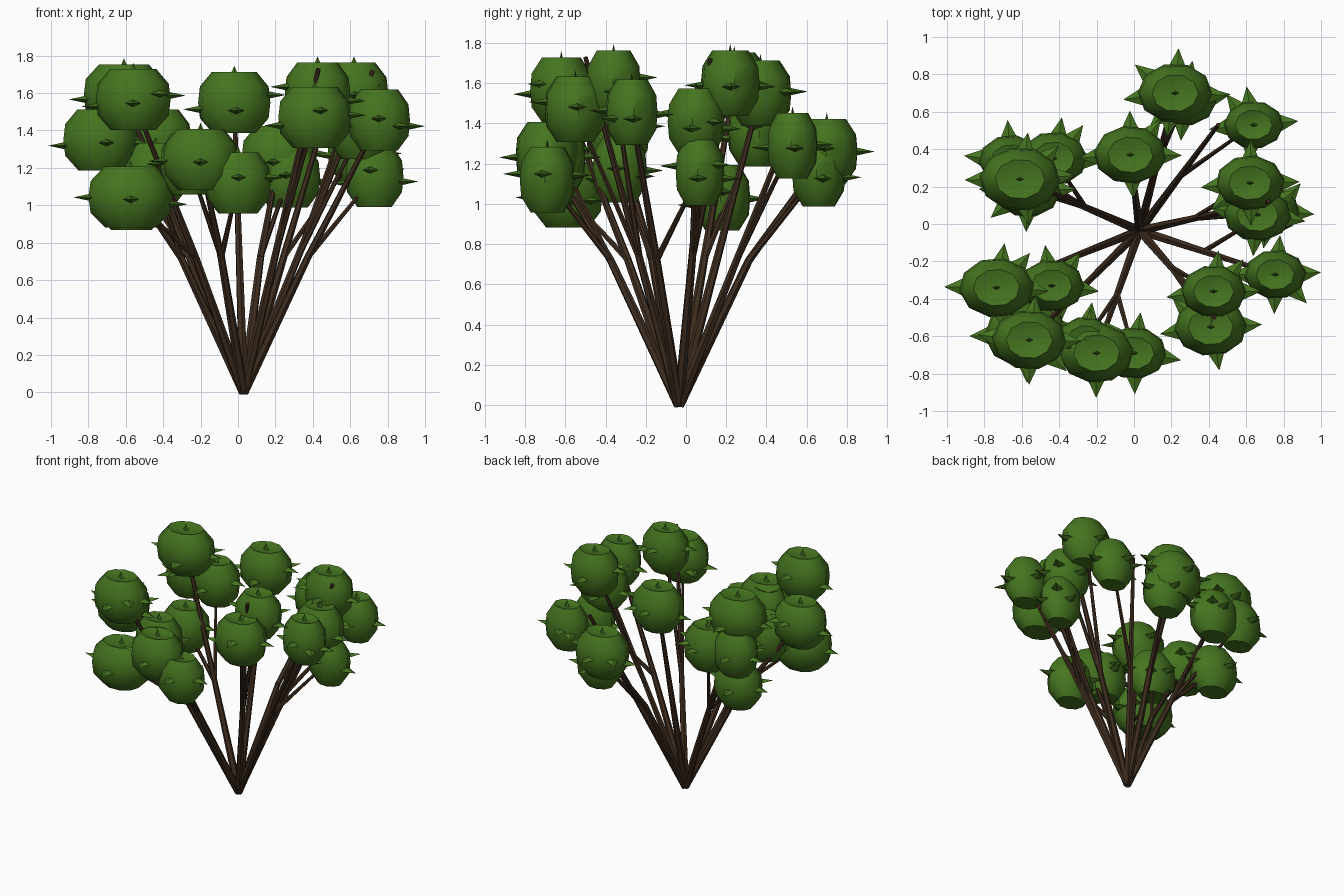
import bpy, bmesh, math, random
from mathutils import Vector

if "Cube" in bpy.data.objects:
    bpy.data.objects.remove(bpy.data.objects["Cube"])

random.seed(4)


def material(name, rgb):
    m = bpy.data.materials.new(name)
    m.diffuse_color = (*rgb, 1)
    m.use_nodes = True
    m.node_tree.nodes["Principled BSDF"].inputs["Base Color"].default_value = m.diffuse_color
    return m


GREEN = material("leaf green", (0.060, 0.175, 0.014))
BROWN = material("bark brown", (0.050, 0.027, 0.014))


def finish(bm, name, mat, smooth=False):
    bmesh.ops.recalc_face_normals(bm, faces=bm.faces)
    me = bpy.data.meshes.new(name)
    bm.to_mesh(me)
    bm.free()
    me.materials.append(mat)
    ob = bpy.data.objects.new(name, me)
    bpy.context.collection.objects.link(ob)
    if smooth:
        me.shade_smooth()
        me.set_sharp_from_angle(angle=math.radians(42))


def spike(bm, root, tip, wide, thick):
    """Flat four-sided leaf point."""
    vs = [bm.verts.new(root + o) for o in (wide, thick, -wide, -thick)]
    t = bm.verts.new(tip)
    for i in range(4):
        bm.faces.new((vs[i], vs[(i + 1) % 4], t))
    bm.faces.new(vs)


# Barrel profile of a clump: (radius factor, height factor), dished at the top
PROFILE = [(0.6, -1), (0.95, -0.52), (1, 0), (0.95, 0.52), (0.62, 1), (0.3, 0.9)]
HALF_HEIGHT = 0.163


def clump(name, centre, r):
    bm = bmesh.new()
    n, rings, c = 10, [], Vector(centre)
    turn = random.uniform(-0.15, 0.15)

    def around(a, f, h):
        # clumps are narrower in y than in x
        return c + Vector((r * f * math.cos(a), 0.8 * r * f * math.sin(a), h))

    for f, h in PROFILE:
        rings.append([bm.verts.new(around(turn + math.tau * i / n, f, h * HALF_HEIGHT))
                      for i in range(n)])
    for lo, hi in zip(rings, rings[1:]):
        for i in range(n):
            j = (i + 1) % n
            bm.faces.new((lo[i], lo[j], hi[j], hi[i]))
    bm.faces.new(rings[0])
    bm.faces.new(rings[-1])
    # leaf points around the middle
    for k in [0, 2, 4, 6, random.choice([1, 3, 5, 7])]:
        a = k * math.pi / 4 + random.uniform(-0.18, 0.18)
        d = Vector((math.cos(a), math.sin(a), 0))
        edge = around(a, 1, random.uniform(-0.05, 0.04))
        side = Vector((-d.y, d.x, 0)) * 0.065
        spike(bm, edge - d * 0.06, edge + d * 0.08, side, Vector((0, 0, 0.03)))
    # small point on top
    up = Vector((0, 0, HALF_HEIGHT))
    spike(bm, c + up * 0.85, c + up * 1.2, Vector((0.025, 0, 0)), Vector((0, 0.012, 0)))
    finish(bm, name, GREEN, True)


def limb(name, a, b, r0, r1):
    """Tapered six-sided stem from a to b."""
    bm = bmesh.new()
    bmesh.ops.create_cone(bm, cap_ends=True, segments=6, radius1=r0,
                          radius2=r1, depth=(b - a).length)
    q = (b - a).to_track_quat('Z', 'Y')
    for v in bm.verts:
        v.co = q @ v.co + (a + b) / 2
    finish(bm, name, BROWN)


BASE = Vector((0.03, -0.035, 0))

# Clumps (x, y, z, radius) on each stem; the stem runs to the first one
STEMS = [
    [(-0.61, 0.24, 1.59, 0.215), (-0.43, 0.35, 1.35, 0.18),
     (-0.66, 0.34, 1.36, 0.17), (-0.57, 0.18, 1.03, 0.18)],
    [(-0.02, 0.37, 1.55, 0.195)],
    [(0.22, 0.7, 1.26, 0.2), (0.27, 0.66, 1.15, 0.17)],
    [(0.64, 0.53, 1.29, 0.16)],
    [(0.62, 0.22, 1.6, 0.185), (0.66, 0.05, 1.41, 0.18)],
    [(0.755, -0.27, 1.455, 0.165), (0.73, 0.07, 1.155, 0.155)],
    [(0.425, -0.36, 1.6, 0.175), (0.41, -0.55, 1.47, 0.195)],
    [(-0.2, -0.69, 1.245, 0.2), (0, -0.69, 1.12, 0.175), (-0.26, -0.62, 1.22, 0.155)],
    [(-0.735, -0.34, 1.35, 0.2), (-0.44, -0.33, 1.17, 0.175)],
    [(-0.56, -0.62, 1.565, 0.2), (-0.575, -0.59, 1.045, 0.225)],
]
# Some stems pass beside their clumps and end as bare tips
BARE_TIPS = {4: (0.45, 0.53, 1.42), 5: (0.72, 0.12, 1.72), 7: (0.43, -0.5, 1.73)}

for i, clumps in enumerate(STEMS, 1):
    tip = Vector(BARE_TIPS.get(i, clumps[0][:3]))
    # the trunk rises steeply to the fork, then spreads
    fork = BASE.lerp(tip, 0.72 / tip.z)
    out = (fork - BASE).to_2d()
    if out.length > 0.36:
        out *= 0.36 / out.length
        fork = BASE + Vector((out.x, out.y, 0.72))
    limb(f"stem_{i}", BASE, fork, 0.027, 0.020)
    limb(f"upper_stem_{i}", fork, tip, 0.020, 0.012)
    for j, (*centre, r) in enumerate(clumps, 1):
        clump(f"leaf_clump_{i}_{j}", centre, r)
        end = Vector(centre)
        if (end - tip).length > 0.05:
            limb(f"branch_{i}_{j}", fork, end, 0.016, 0.009)
